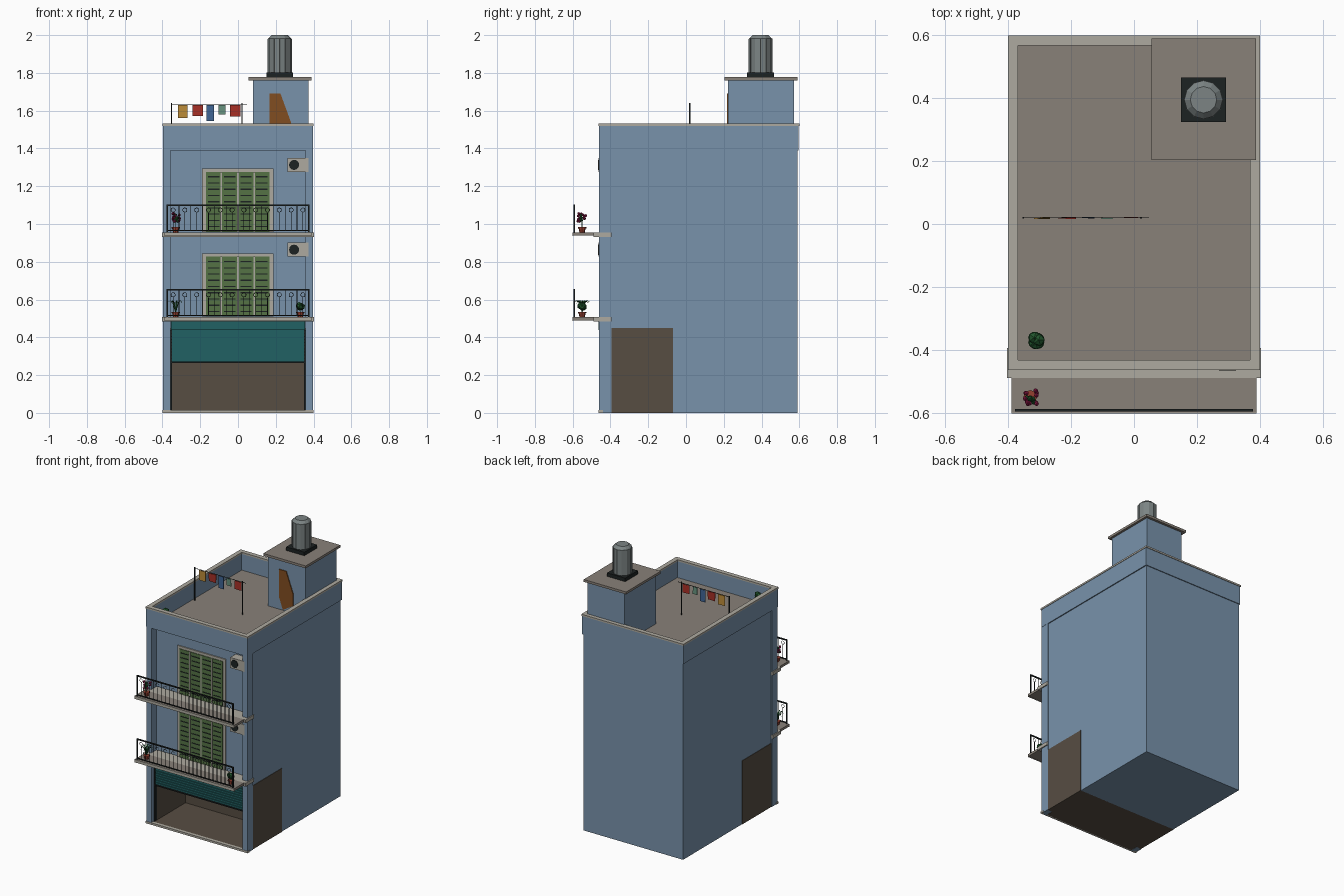
import bpy, bmesh, math, random
from mathutils import Matrix, Vector

if "Cube" in bpy.data.objects:
    bpy.data.objects.remove(bpy.data.objects["Cube"])

random.seed(4)


def mat(name, r, g, b):
    m = bpy.data.materials.new(name)
    m.diffuse_color = (r, g, b, 1)
    m.use_nodes = True
    m.node_tree.nodes["Principled BSDF"].inputs["Base Color"].default_value = m.diffuse_color
    return m


BLUE = mat("blue_wall", .19, .29, .41)
STONE = mat("pale_stone", .42, .40, .35)
FLOOR = mat("roof_floor", .25, .22, .19)
BROWN = mat("shop_brown", .095, .075, .055)
GREEN = mat("shutter_green", .09, .17, .06)
DARK = mat("dark_metal", .012, .016, .016)
TEAL = mat("teal", .015, .12, .125)
WOOD = mat("door_wood", .22, .075, .015)
TANK = mat("tank_grey", .2, .23, .23)
CLAY = mat("clay", .3, .05, .03)
LEAF = mat("leaf", .015, .09, .025)
PINK = mat("flower", .3, .01, .07)
RED = mat("red_cloth", .4, .03, .02)
GOLD = mat("gold_cloth", .5, .26, .04)
NAVY = mat("blue_cloth", .05, .13, .3)
MINT = mat("mint_cloth", .14, .3, .22)


def finish(name, bm, m):
    me = bpy.data.meshes.new(name)
    bmesh.ops.recalc_face_normals(bm, faces=bm.faces)
    bm.to_mesh(me)
    bm.free()
    me.materials.append(m)
    ob = bpy.data.objects.new(name, me)
    bpy.context.collection.objects.link(ob)
    return ob


def add_box(bm, x0, x1, y0, y1, z0, z1):
    c = Vector(((x0 + x1) / 2, (y0 + y1) / 2, (z0 + z1) / 2))
    bmesh.ops.create_cube(bm, size=1, matrix=Matrix.Translation(c)
                          @ Matrix.Diagonal((x1 - x0, y1 - y0, z1 - z0, 1)))


def boxes(name, m, *dims):
    bm = bmesh.new()
    for d in dims:
        add_box(bm, *d)
    return finish(name, bm, m)


def prism(name, m, pts, vec):
    bm = bmesh.new()
    f = bm.faces.new([bm.verts.new(p) for p in pts])
    r = bmesh.ops.extrude_face_region(bm, geom=[f])
    bmesh.ops.translate(bm, vec=vec, verts=[v for v in r["geom"] if isinstance(v, bmesh.types.BMVert)])
    return finish(name, bm, m)


def add_cone(bm, loc, r1, r2, h, seg, rot=Matrix()):
    bmesh.ops.create_cone(bm, cap_ends=True, segments=seg, radius1=r1, radius2=r2, depth=h,
                          matrix=Matrix.Translation(loc) @ rot)


def ring(name, m, x, y0, y1, t, z0, z1):
    # rectangular wall ring without overlapping corners
    bm = bmesh.new()
    o = [(-x, y0), (x, y0), (x, y1), (-x, y1)]
    i = [(-x + t, y0 + t), (x - t, y0 + t), (x - t, y1 - t), (-x + t, y1 - t)]
    v = [[bm.verts.new((*p, z)) for p in q] for q in (o, i) for z in (z0, z1)]
    for k in range(4):
        n = (k + 1) % 4
        for a, b in ((0, 1), (1, 3), (3, 2), (2, 0)):
            bm.faces.new((v[a][k], v[a][n], v[b][n], v[b][k]))
    return finish(name, bm, m)


# Main body with a notch for the open shop
prism("main_body", BLUE, [(-.39, y, z) for y, z in
      ((-.4, .45), (-.4, 1.395), (.59, 1.395), (.59, 0), (-.07, 0), (-.07, .45))], (.78, 0, 0))
boxes("shop_interior", BROWN,
      (-.393, -.355, -.4, -.068, 0, .45), (.355, .393, -.4, -.068, 0, .45),
      (-.355, .355, -.08, -.068, .01, .45), (-.355, .355, -.4, -.08, .44, .45),
      (-.355, .355, -.45, -.068, 0, .01))
boxes("pilasters", BLUE, (-.396, -.357, -.46, -.395, 0, 1.39), (.357, .396, -.46, -.395, 0, 1.39))
boxes("doorstep", STONE, (-.4, .4, -.463, -.44, 0, .014))

# Roof, parapet and coping
boxes("roof_floor", FLOOR, (-.37, .37, -.432, .572, 1.39, 1.405))
ring("parapet", BLUE, .397, -.46, .596, .026, 1.39, 1.521)
ring("parapet_cap", STONE, .4, -.464, .6, .032, 1.52, 1.532)

# Stair house with door, and water tank
boxes("stair_house", BLUE, (.08, .372, .222, .573, 1.4, 1.76))
boxes("stair_house_roof", FLOOR, (.056, .388, .203, .59, 1.76, 1.777))
prism("stair_door", WOOD, [(x, .216, z) for x, z in
      ((.168, 1.69), (.225, 1.69), (.28, 1.54), (.28, 1.46), (.2, 1.41), (.168, 1.5))], (0, .006, 0))
boxes("tank_base", DARK, (.15, .292, .324, .466, 1.776, 1.802))
bm = bmesh.new()
add_cone(bm, (.221, .395, 1.891), .062, .062, .18, 12)
add_cone(bm, (.221, .395, 1.99), .062, .042, .02, 12)
for k in range(12):
    a = math.tau * k / 12
    add_cone(bm, (.221 + .061 * math.cos(a), .395 + .061 * math.sin(a), 1.891), .003, .003, .178, 4)
finish("water_tank", bm, TANK)

# Washing line
boxes("line_poles", DARK, *[(x - .003, x + .003, .017, .023, 1.4, 1.64) for x in (-.352, .022)])
boxes("washing_line", DARK, (-.355, .048, .019, .021, 1.632, 1.635))
for n, (x0, x1, z0, m) in enumerate(((-.318, -.267, 1.56, GOLD), (-.242, -.185, 1.573, RED),
                                     (-.166, -.126, 1.545, NAVY), (-.103, -.067, 1.58, MINT),
                                     (-.043, .013, 1.57, RED))):
    cloth = boxes("cloth_%d" % n, m, (x0, x1, .018, .021, z0, 1.63))
    for v in cloth.data.vertices:
        v.co.y += random.uniform(-.002, .002)

# Roller shutter, half raised
boxes("shutter_housing", TEAL, (-.354, .354, -.462, -.4, .44, .488))
boxes("shutter_slats", TEAL, (-.352, .352, -.418, -.41, .272, .44),
      *[(-.352, .352, -.425, -.418, .275 + k * .0165, .287 + k * .0165) for k in range(10)])
boxes("shutter_guides", DARK, (-.357, -.35, -.43, -.405, .014, .44), (.35, .357, -.43, -.405, .014, .44),
      (-.352, .352, -.428, -.408, .265, .273))


def storey(z, tag):
    # Balcony slab and band
    boxes(tag + "_balcony_slab", FLOOR, (-.39, .39, -.6, -.49, z - .017, z))
    boxes(tag + "_balcony_band", STONE, (-.403, .403, -.49, -.395, z - .024, z),
          (-.39, .39, -.602, -.598, z - .02, z - .001))
    # Railing with bars and rings
    bm = bmesh.new()
    y, top = -.592, z + .148
    add_box(bm, -.378, .378, y - .004, y + .004, top - .008, top)
    add_box(bm, -.376, .376, y - .003, y + .003, z + .006, z + .012)
    for x in (-.375, .375):
        add_box(bm, x - .004, x + .004, y - .004, y + .004, z, top)
    for k in range(1, 24):
        x = -.375 + .75 * k / 24
        add_box(bm, x - .0015, x + .0015, y - .0015, y + .0015, z + .01, top - (.045 if k % 2 else .005))
        if k % 2:
            for j in range(10):
                a = math.tau * j / 10
                add_cone(bm, (x + .011 * math.cos(a), y, top - .03 + .011 * math.sin(a)), .0015, .0015, .008, 4,
                         Matrix.Rotation(-a, 4, 'Y'))
    finish(tag + "_railing", bm, DARK)
    # Window frame, louvred leaves and dividers
    w0, w1 = z + .002, z + .32
    boxes(tag + "_window_frame", STONE, (-.19, -.17, -.408, -.398, w0, w1 + .018),
          (.167, .187, -.408, -.398, w0, w1 + .018), (-.17, .167, -.408, -.398, w1, w1 + .018))
    boxes(tag + "_window_shutters", GREEN, (-.17, .167, -.412, -.398, w0, w1))
    boxes(tag + "_window_dividers", STONE, *[(x - .004, x + .004, -.416, -.411, w0, w1)
                                            for x in (-.088, 0, .085)])
    slats = []
    for c in (-.129, -.044, .042, .126):
        for k in range(9):
            h = w0 + .025 + k * .033
            slats.append((c - .03, c + .03, -.414, -.411, h, h + .006))
    boxes(tag + "_louvres", DARK, *slats)
    # Air conditioner
    boxes(tag + "_air_conditioner", STONE, (.262, .373, -.462, -.398, z + .32, z + .394))
    bm = bmesh.new()
    add_cone(bm, (.297, -.463, z + .357), .027, .027, .006, 12, Matrix.Rotation(math.pi / 2, 4, 'X'))
    finish(tag + "_fan", bm, DARK)


storey(.507, "lower")
storey(.956, "upper")


def pot(name, x, y, z):
    bm = bmesh.new()
    add_cone(bm, (x, y, z + .011), .014, .019, .022, 8)
    add_cone(bm, (x, y, z + .024), .022, .022, .006, 8)
    finish(name + "_pot", bm, CLAY)


def clump(name, m, x, y, z, spread, r, n):
    bm = bmesh.new()
    for _ in range(n):
        p = Vector((x, y, z)) + Vector([random.uniform(-spread, spread) for _ in range(3)])
        bmesh.ops.create_icosphere(bm, subdivisions=1, radius=r, matrix=Matrix.Translation(p))
    finish(name, bm, m)


def stem(name, x, y, z0, z1):
    boxes(name, LEAF, (x - .002, x + .002, y - .002, y + .002, z0, z1))


# Flower pot on the upper balcony
pot("flower", -.33, -.55, .956)
stem("flower_stem", -.33, -.55, .98, 1.03)
clump("flower_leaves", LEAF, -.33, -.55, 1.03, .017, .009, 8)
clump("flower_heads", PINK, -.33, -.55, 1.034, .022, .008, 14)
# Round bush on the lower balcony
pot("bush", .33, -.55, .507)
stem("bush_stem", .33, -.55, .53, .56)
clump("bush_leaves", LEAF, .33, -.55, .566, .008, .019, 6)
# Spiky plant on the lower balcony
pot("spiky", -.33, -.55, .507)
bm = bmesh.new()
for k in range(9):
    a = math.tau * k / 9
    d, s = Vector((math.cos(a), math.sin(a), 0)), Vector((-math.sin(a), math.cos(a), 0))
    o, r = Vector((-.33, -.55, .53)), .045
    rows = [(0, 0, .002), (.4, .055, .005), (.75, .065, .004), (1, .05, .0005)]
    vs = [[bm.verts.new(o + d * r * t + s * q * w + Vector((0, 0, h))) for q in (-1, 1)] for t, h, w in rows]
    for p, q in zip(vs, vs[1:]):
        bm.faces.new((p[0], p[1], q[1], q[0]))
finish("spiky_leaves", bm, LEAF)
# Roof bush
pot("roof_bush", -.312, -.37, 1.405)
stem("roof_bush_stem", -.312, -.37, 1.43, 1.47)
clump("roof_bush_leaves", LEAF, -.312, -.37, 1.48, .011, .021, 7)
